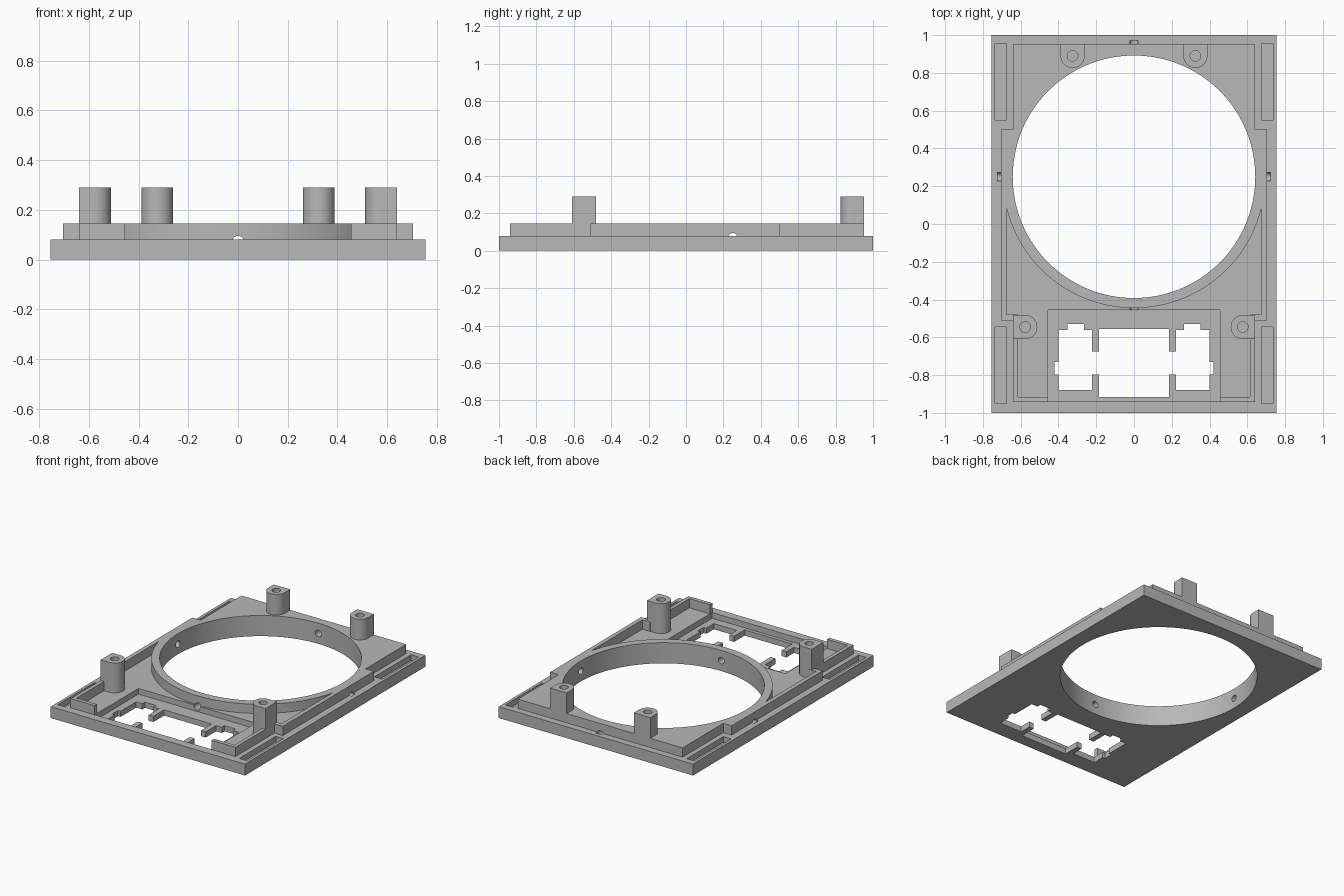
import bpy
import bmesh
from math import sin, cos, pi, acos, radians

cube = bpy.data.objects.get("Cube")
if cube:
    bpy.data.objects.remove(cube)

grey = bpy.data.materials.new("plain_grey")
grey.use_nodes = True
grey.diffuse_color = (0.48, 0.48, 0.48, 1)
grey.node_tree.nodes["Principled BSDF"].inputs["Base Color"].default_value = (0.48, 0.48, 0.48, 1)

RIM_Y, FLOOR, TOP, RECESS = 0.25, 0.08, 0.145, 0.04


def prism(name, outline, z0, z1):
    """Extrude a flat outline between two heights."""
    bm = bmesh.new()
    face = bm.faces.new([bm.verts.new((x, y, z0)) for x, y in outline])
    up = bmesh.ops.extrude_face_region(bm, geom=[face])["geom"]
    bmesh.ops.translate(bm, vec=(0, 0, z1 - z0),
                        verts=[v for v in up if isinstance(v, bmesh.types.BMVert)])
    bmesh.ops.recalc_face_normals(bm, faces=bm.faces)
    mesh = bpy.data.meshes.new(name)
    bm.to_mesh(mesh)
    bm.free()
    mesh.materials.append(grey)
    obj = bpy.data.objects.new(name, mesh)
    bpy.context.collection.objects.link(obj)
    return obj


def rect(x0, x1, y0, y1):
    return [(x0, y0), (x1, y0), (x1, y1), (x0, y1)]


def arc(cx, cy, r, a0, a1, n):
    return [(cx + r * cos(a0 + (a1 - a0) * i / n),
             cy + r * sin(a0 + (a1 - a0) * i / n)) for i in range(n + 1)]


def circle(cx, cy, r, n):
    return arc(cx, cy, r, 0, 2 * pi, n)[:-1]


def mirrored(half):
    """Close a right-hand outline with its reflection."""
    return half + [(-x, y) for x, y in reversed(half)]


def combine(target, tool, operation):
    mod = target.modifiers.new("combine", "BOOLEAN")
    mod.operation, mod.solver, mod.object = operation, "EXACT", tool
    bpy.context.view_layer.objects.active = target
    bpy.ops.object.modifier_apply(modifier=mod.name)
    bpy.data.objects.remove(tool)


def cut(outline, z0, z1):
    combine(frame, prism("cutter", outline, z0, z1), "DIFFERENCE")


def add(outline, z0, z1):
    combine(frame, prism("addition", outline, z0, z1), "UNION")


# Base plate and stepped raised deck
frame = prism("speaker_panel_frame", rect(-0.755, 0.755, -1, 1), 0, FLOOR)
add(mirrored([(0.64, -0.942), (0.64, -0.51), (0.705, -0.51),
              (0.705, 0.5), (0.64, 0.5), (0.64, 0.952)]), 0.02, TOP)

# Pocket around the ring, open at the front
half_span = pi / 2 - acos(0.675 / 0.695)
pocket = arc(0, RIM_Y, 0.695, -pi / 2 + (pi / 2 - acos(0.675 / 0.695)),
             -pi / 2 - half_span, 64)
left_side = [(-0.675, -0.48), (-0.614, -0.48), (-0.614, -0.915),
             (-0.455, -0.915), (-0.455, -0.97)]
pocket += left_side + [(-x, y) for x, y in reversed(left_side)]
cut(pocket, FLOOR, 0.3)

# Screw posts: rounded inward, flat on the outside
for s in (-1, 1):
    x, y = s * 0.325, 0.89
    add(arc(x, y, 0.064, pi, 2 * pi, 20) + [(x + 0.064, 0.952), (x - 0.064, 0.952)],
        0.06, 0.29)
    cut(circle(x, y, 0.028, 24), 0.1, 0.4)
    x, y = s * 0.576, -0.545
    half_round = arc(0, y, 0.064, pi / 2, 3 * pi / 2, 20)
    post = [(0.576 + px, py) for px, py in half_round] + [(0.64, y - 0.064), (0.64, y + 0.064)]
    add([(s * px, py) for px, py in post], 0.06, 0.29)
    cut(circle(x, y, 0.028, 24), 0.1, 0.4)

# Large round opening
cut(circle(0, RIM_Y, 0.642, 128), -0.1, 0.25)

# Recess and stepped connector opening
cut(rect(-0.455, 0.455, -0.94, -0.455), RECESS, 0.3)
cut(mirrored([(0.185, -0.915), (0.185, -0.797), (0.222, -0.797), (0.222, -0.88),
              (0.4, -0.88), (0.4, -0.797), (0.42, -0.797), (0.42, -0.73),
              (0.4, -0.73), (0.4, -0.56), (0.352, -0.56), (0.352, -0.53),
              (0.266, -0.53), (0.266, -0.56), (0.222, -0.56), (0.222, -0.675),
              (0.185, -0.675), (0.185, -0.556)]), -0.1, 0.2)

# Narrow edge slots
for s in (-1, 1):
    for y0, y1 in ((0.55, 0.955), (-0.95, -0.545)):
        x0, x1 = sorted((s * 0.675, s * 0.735))
        cut(rect(x0, x1, y0, y1), RECESS, 0.3)

# Small cross holes through the ring wall
for along_x in (True, False):
    drill = prism("cutter", circle(0, 0, 0.023, 24), -0.722, 0.722)
    drill.rotation_euler = (0, pi / 2, 0) if along_x else (pi / 2, 0, 0)
    drill.location = (0, RIM_Y, TOP / 2)
    bpy.context.view_layer.update()
    combine(frame, drill, "DIFFERENCE")

# Smooth the round walls, keep edges sharp
bpy.ops.object.select_all(action="DESELECT")
frame.select_set(True)
bpy.context.view_layer.objects.active = frame
bpy.ops.object.shade_smooth_by_angle(angle=radians(30))
